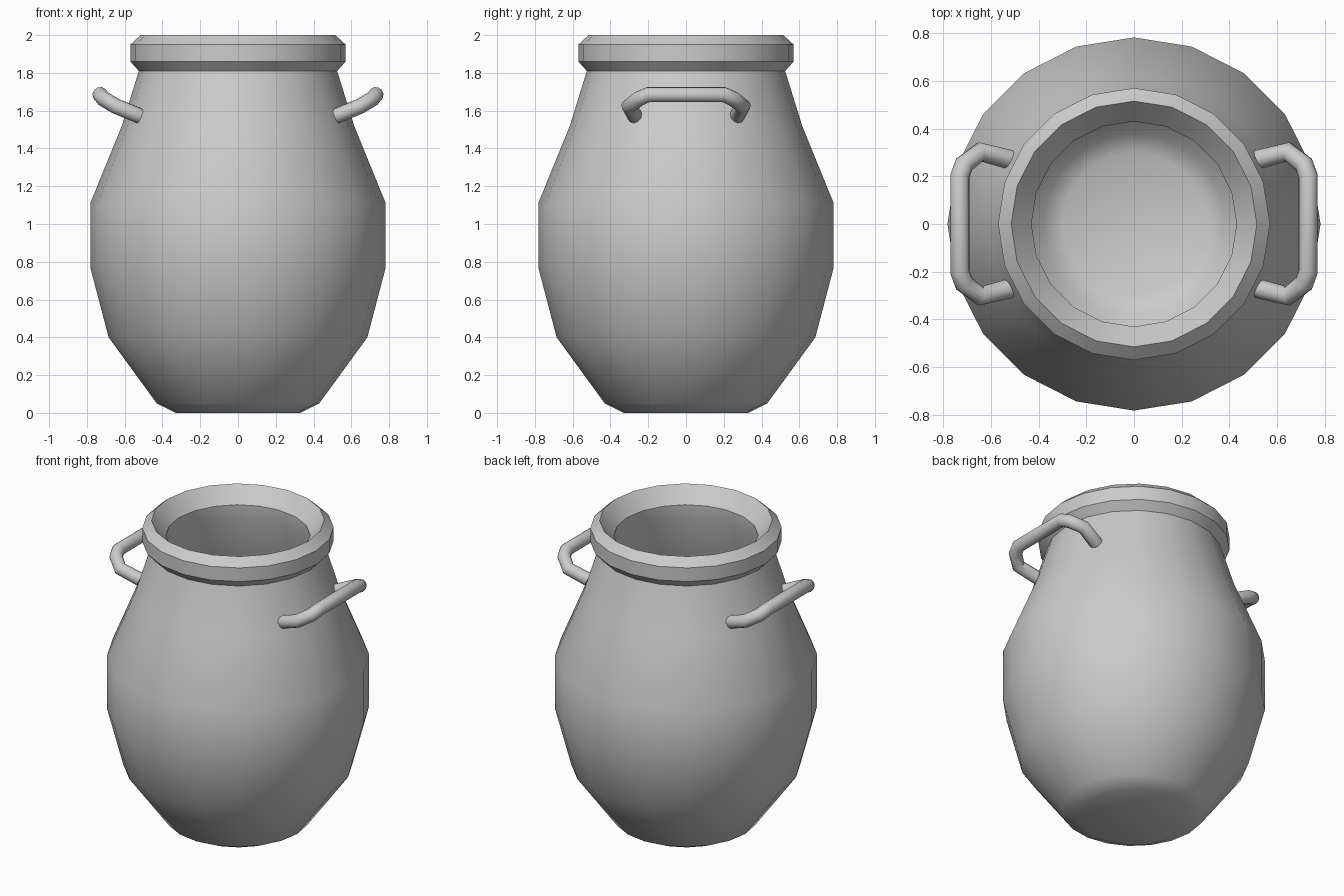
import bpy, bmesh
from math import cos, sin, pi, radians

if "Cube" in bpy.data.objects:
    bpy.data.objects.remove(bpy.data.objects["Cube"])

SIDES = 20


def smooth(obj, angle):
    bpy.ops.object.select_all(action='DESELECT')
    obj.select_set(True)
    bpy.context.view_layer.objects.active = obj
    bpy.ops.object.shade_smooth_by_angle(angle=radians(angle))


def lathe(name, profile):
    """Revolve (radius, z) points about z; zero radius closes to a pole."""
    bm = bmesh.new()
    rings = []
    for r, z in profile:
        if r == 0:
            rings.append([bm.verts.new((0, 0, z))] * SIDES)
        else:
            rings.append([bm.verts.new((r * cos(2 * pi * i / SIDES),
                                        r * sin(2 * pi * i / SIDES), z))
                          for i in range(SIDES)])
    for a, b in zip(rings, rings[1:]):
        for i in range(SIDES):
            j = (i + 1) % SIDES
            bm.faces.new(dict.fromkeys((a[i], a[j], b[j], b[i])))
    bmesh.ops.recalc_face_normals(bm, faces=bm.faces)
    mesh = bpy.data.meshes.new(name)
    bm.to_mesh(mesh)
    bm.free()
    obj = bpy.data.objects.new(name, mesh)
    bpy.context.collection.objects.link(obj)
    return obj


def tube(name, points, radius):
    """Round bar with closed ends along a path."""
    curve = bpy.data.curves.new(name, 'CURVE')
    curve.dimensions = '3D'
    curve.bevel_depth = radius
    curve.bevel_resolution = 4
    curve.use_fill_caps = True
    spline = curve.splines.new('POLY')
    spline.points.add(len(points) - 1)
    for p, co in zip(spline.points, points):
        p.co = (*co, 1)
    obj = bpy.data.objects.new(name, curve)
    bpy.context.collection.objects.link(obj)
    bpy.ops.object.select_all(action='DESELECT')
    obj.select_set(True)
    bpy.context.view_layer.objects.active = obj
    bpy.ops.object.convert(target='MESH')
    return bpy.context.view_layer.objects.active


# Hollow pot: outside wall, collar, then inside wall down to the floor
pot = lathe("pot_body", [
    (0, 0), (0.33, 0), (0.43, 0.05), (0.685, 0.40), (0.782, 0.77),
    (0.782, 1.11), (0.615, 1.52), (0.525, 1.81),
    (0.57, 1.86), (0.57, 1.95), (0.515, 2.0),
    (0.43, 1.9), (0.435, 1.80), (0.53, 1.49), (0.695, 1.09), (0.695, 0.79),
    (0.605, 0.44), (0.38, 0.12), (0.30, 0.08), (0, 0.08)])
smooth(pot, 32)

# Two side handles: half path mirrored in y, whole handle mirrored in x
half = [(0.52, 0.27, 1.572), (0.645, 0.302, 1.623),
        (0.712, 0.25, 1.663), (0.73, 0.20, 1.685)]
half_path = half + [(x, -y, z) for x, y, z in reversed(half)]
for side, s in (("right", 1), ("left", -1)):
    handle = tube(side + "_handle", [(s * x, y, z) for x, y, z in half_path], 0.041)
    handle.name = side + "_handle"
    smooth(handle, 40)
